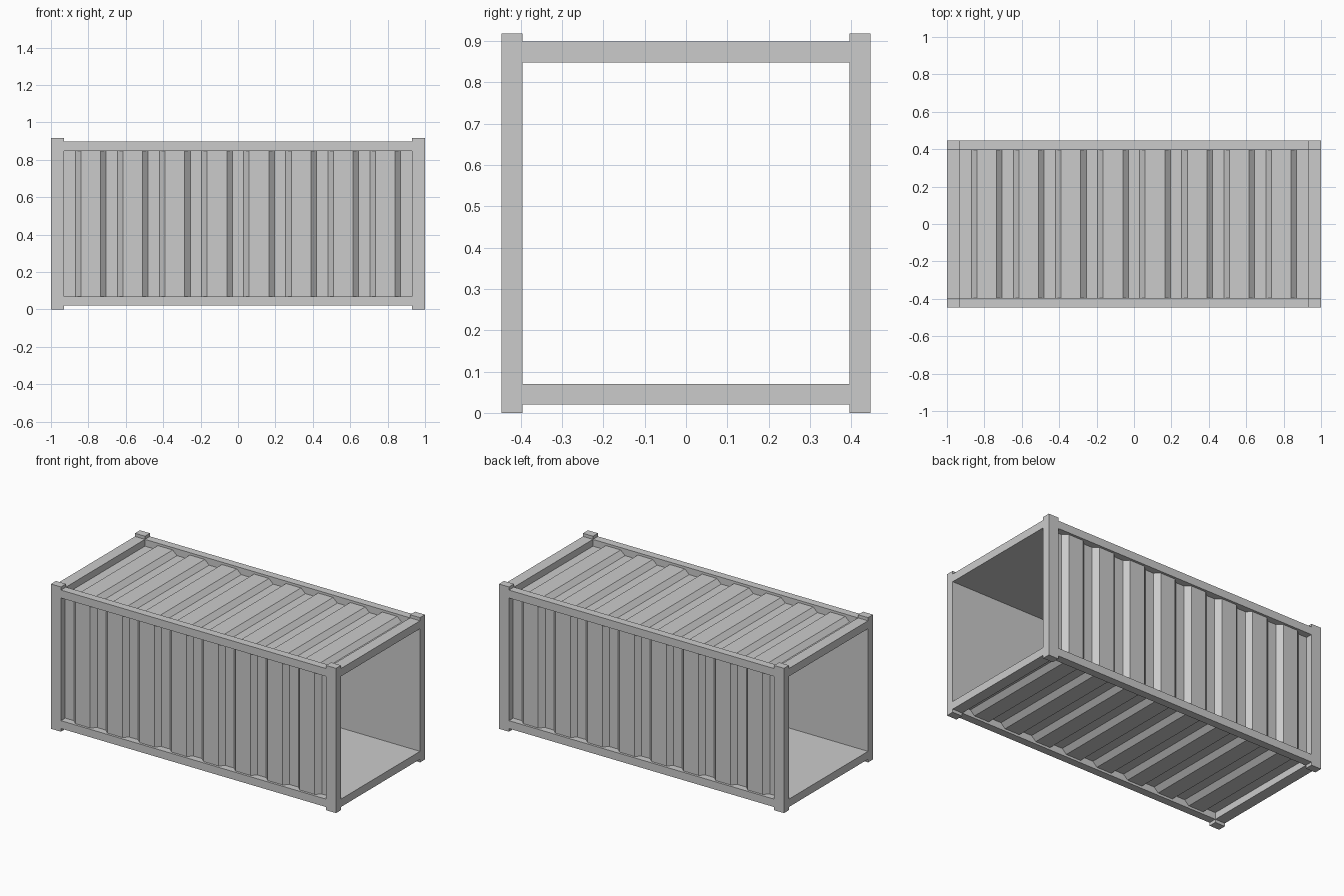
import bpy, bmesh
from mathutils import Vector

if "Cube" in bpy.data.objects:
    bpy.data.objects.remove(bpy.data.objects["Cube"])

CZ = 0.459             # mid height
XI = 0.93              # inner face of the end frames
YI, YO = 0.396, 0.446  # inner / outer half depth of the frame
ZI, ZO = 0.389, 0.439  # inner / outer half height of the rails


def finish(name, bm):
    bmesh.ops.recalc_face_normals(bm, faces=bm.faces[:])
    me = bpy.data.meshes.new(name)
    bm.to_mesh(me)
    bm.free()
    ob = bpy.data.objects.new(name, me)
    bpy.context.collection.objects.link(ob)
    return ob


def box(name, lo, hi):
    bm = bmesh.new()
    bmesh.ops.create_cube(bm, size=1)
    lo, hi = Vector(lo), Vector(hi)
    for v in bm.verts:
        v.co = (lo + hi) / 2 + v.co * (hi - lo)
    return finish(name, bm)


def span(s, a, b):
    return (a, b) if s > 0 else (-b, -a)


def panel(name, out, along, inner, half):
    """Corrugated outside, flat inside; swept across the opening."""
    out, along = Vector(out), Vector(along)
    low, high = inner + 0.007, inner + 0.035
    pts = [(-XI, low)]
    for k in range(-4, 4):
        c = k * 0.225
        pts += [(c + 0.03, low), (c + 0.06, high),
                (c + 0.165, high), (c + 0.195, low)]
    pts += [(XI, low), (XI, inner), (-XI, inner)]
    bm = bmesh.new()
    base = Vector((0, 0, CZ)) - along * half
    face = bm.faces.new([bm.verts.new(base + Vector((x, 0, 0)) + out * d) for x, d in pts])
    new = bmesh.ops.extrude_face_region(bm, geom=[face], use_keep_orig=True)["geom"]
    bmesh.ops.translate(bm, vec=along * half * 2,
                        verts=[g for g in new if isinstance(g, bmesh.types.BMVert)])
    return finish(name, bm)


# Corner posts and long rails
for sy, side in ((-1, "front"), (1, "back")):
    y0, y1 = span(sy, YI, YO)
    for sx, end in ((-1, "left"), (1, "right")):
        x0, x1 = span(sx, XI, 1)
        box(f"{side}_{end}_post", (x0, y0, 0), (x1, y1, CZ * 2))
    for sz, level in ((-1, "bottom"), (1, "top")):
        z0, z1 = span(sz, ZI, ZO)
        box(f"{side}_{level}_rail", (-XI, y0, CZ + z0), (XI, y1, CZ + z1))

# Cross rails at the open ends
for sx, end in ((-1, "left"), (1, "right")):
    x0, x1 = span(sx, XI, 1)
    for sz, level in ((-1, "bottom"), (1, "top")):
        z0, z1 = span(sz, ZI, ZO)
        box(f"{end}_{level}_cross_rail", (x0, -YI, CZ + z0), (x1, YI, CZ + z1))

# Corrugated walls, roof and floor
panel("front_wall", (0, -1, 0), (0, 0, 1), YI, ZI)
panel("back_wall", (0, 1, 0), (0, 0, 1), YI, ZI)
panel("roof", (0, 0, 1), (0, 1, 0), ZI, YI)
panel("floor", (0, 0, -1), (0, 1, 0), ZI, YI)
